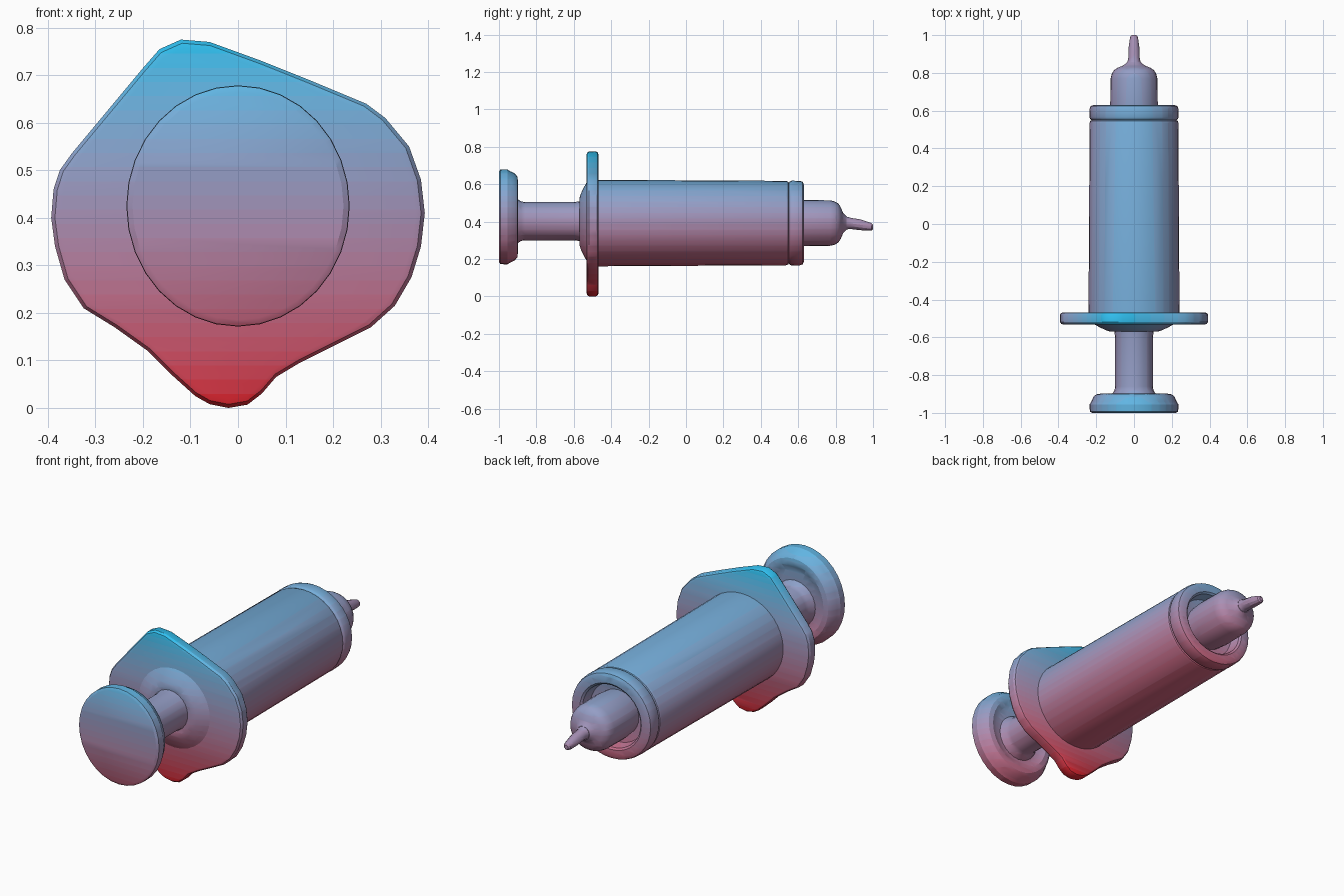
import bpy, bmesh
from math import sin, cos, pi

# Height gradient from red to blue, as a stack of band materials
BANDS, HEIGHT = 26, 0.775
LOW, HIGH = (0.79, 0.01, 0.015), (0.015, 0.53, 0.88)
gradient = []
for k in range(BANDS):
    t = (k + 0.5) / BANDS
    mat = bpy.data.materials.new(f"gradient_{k:02d}")
    mat.diffuse_color = [a + (b - a) * t for a, b in zip(LOW, HIGH)] + [1]
    gradient.append(mat)


def loft(name, rings):
    """Skin a list of closed rings (equal point counts), cap and colour by height."""
    bm = bmesh.new()
    rows = [[bm.verts.new(p) for p in ring] for ring in rings]
    n = len(rows[0])
    for a, b in zip(rows, rows[1:]):
        for i in range(n):
            j = (i + 1) % n
            bm.faces.new((a[i], a[j], b[j], b[i]))
    bm.faces.new(rows[0])
    bm.faces.new(rows[-1])
    bmesh.ops.recalc_face_normals(bm, faces=bm.faces)
    # Cut at each band boundary so the colour steps are level
    for k in range(1, BANDS):
        bmesh.ops.bisect_plane(bm, geom=bm.verts[:] + bm.edges[:] + bm.faces[:], dist=1e-5,
                               plane_co=(0, 0, HEIGHT * k / BANDS), plane_no=(0, 0, 1))
    for f in bm.faces:
        z = f.calc_center_bounds().z
        f.material_index = min(BANDS - 1, max(0, int(z / HEIGHT * BANDS)))
    mesh = bpy.data.meshes.new(name)
    bm.to_mesh(mesh)
    bm.free()
    for mat in gradient:
        mesh.materials.append(mat)
    obj = bpy.data.objects.new(name, mesh)
    bpy.context.collection.objects.link(obj)
    bpy.ops.object.select_all(action='DESELECT')
    obj.select_set(True)
    bpy.context.view_layer.objects.active = obj
    bpy.ops.object.shade_smooth_by_angle(angle=pi / 6)
    return obj


def turned(name, profile, zc, squash=1.0, n=32):
    """Turned part along y; profile = (y, radius[, centre height])."""
    rings = []
    for y, r, *h in profile:
        z = h[0] if h else zc
        rings.append([(r * cos(2 * pi * i / n), y, z + r * squash * sin(2 * pi * i / n))
                      for i in range(n)])
    return loft(name, rings)


# Thumb disc with rounded rim and dished inner face
turned("thumb_disc", [(-1.0, 0.222), (-0.993, 0.234), (-0.955, 0.235), (-0.94, 0.226),
                      (-0.915, 0.215), (-0.902, 0.2), (-0.898, 0.175), (-0.91, 0.145),
                      (-0.912, 0.09)], 0.425, 1.08)

# Plunger rod with flared foot
turned("plunger_rod", [(-0.93, 0.125), (-0.9, 0.115), (-0.88, 0.103), (-0.86, 0.1),
                       (-0.6, 0.1), (-0.56, 0.105), (-0.52, 0.11)], 0.402, 1.02, 24)

# Collar behind the flange
turned("collar", [(-0.568, 0.1), (-0.57, 0.125), (-0.562, 0.15), (-0.545, 0.185),
                  (-0.528, 0.215), (-0.51, 0.22)], 0.4)

# Irregular finger flange
outline = [(-.12, .775), (-.165, .755), (-.2, .715), (-.25, .655), (-.3, .595), (-.35, .535),
           (-.375, .5), (-.388, .46), (-.393, .4), (-.385, .34), (-.365, .27), (-.325, .21),
           (-.26, .17), (-.19, .12), (-.14, .07), (-.09, .025), (-.06, .008), (-.02, 0),
           (.02, .007), (.05, .03), (.08, .065), (.13, .095), (.2, .13), (.28, .17),
           (.33, .215), (.365, .275), (.385, .34), (.393, .41), (.385, .48), (.36, .55),
           (.31, .61), (.27, .64), (.15, .69), (.05, .73), (-.06, .77)]
loft("finger_flange", [[(x * s, y, 0.39 + (z - 0.39) * s) for x, z in outline]
                       for y, s in [(-0.532, 0.95), (-0.529, 0.98), (-0.518, 1),
                                    (-0.482, 1), (-0.472, 0.985), (-0.468, 0.96)]])

# Barrel with end band and recessed mouth
turned("barrel", [(-0.5, 0.241), (0.535, 0.235), (0.546, 0.231), (0.55, 0.224), (0.556, 0.232),
                  (0.565, 0.236), (0.61, 0.235), (0.624, 0.23), (0.63, 0.215), (0.63, 0.18),
                  (0.622, 0.17), (0.57, 0.16), (0.565, 0.12)], 0.392, 0.96, 36)

# Nozzle
turned("nozzle", [(0.55, 0.118), (0.63, 0.126), (0.77, 0.124), (0.795, 0.118), (0.815, 0.106),
                  (0.828, 0.085), (0.84, 0.055), (0.858, 0.036)], 0.392, 0.98, 28)

# Needle tip, drooping slightly
turned("needle", [(0.83, 0.05, 0.395), (0.855, 0.035, 0.393), (0.88, 0.03, 0.39),
                  (0.93, 0.029, 0.383), (0.975, 0.023, 0.375), (0.993, 0.019, 0.372),
                  (1.0, 0.011, 0.371)], 0.39, 1.0, 12)
